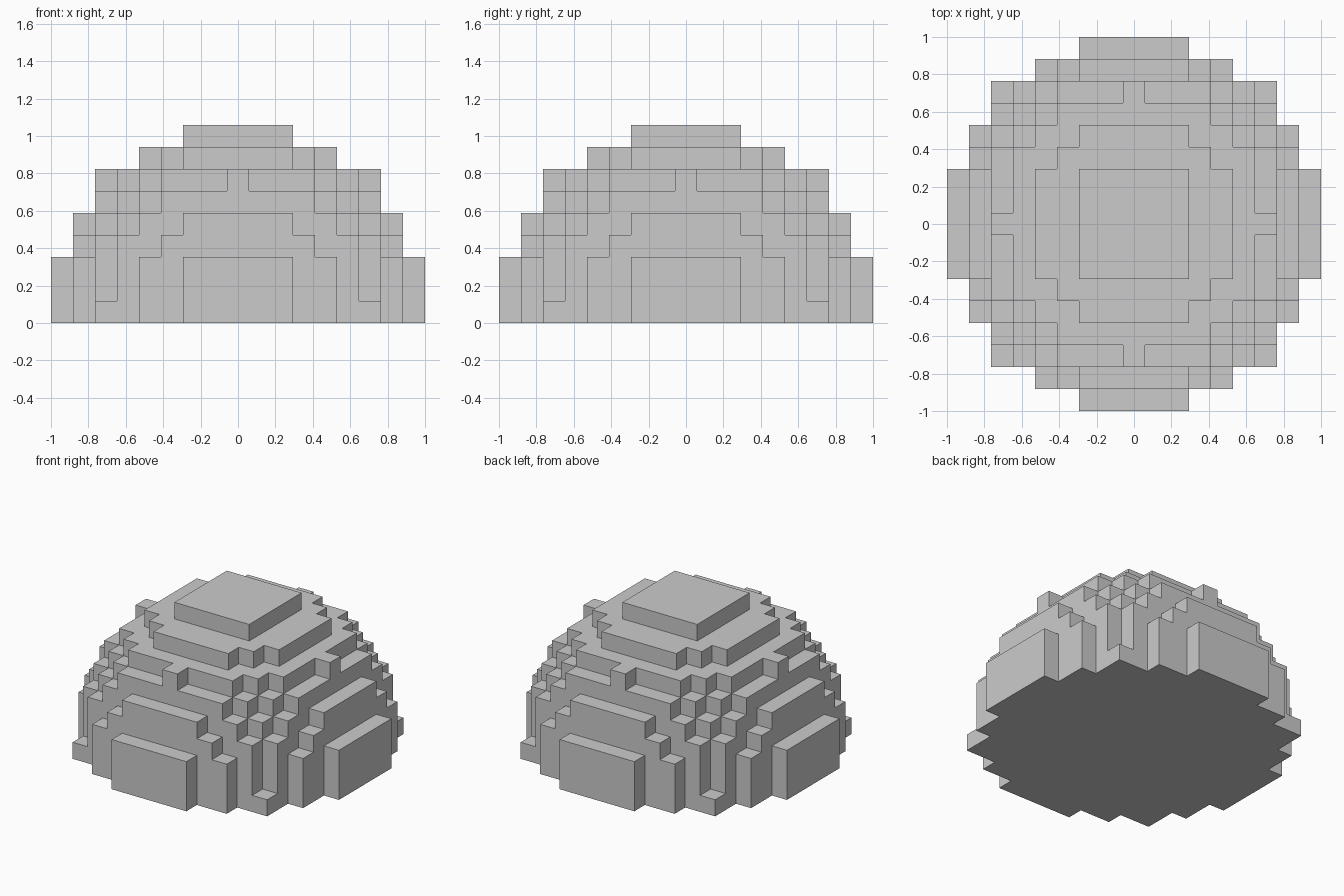
import bpy
import bmesh
from mathutils import Vector

if "Cube" in bpy.data.objects:
    bpy.data.objects.remove(bpy.data.objects["Cube"])

# Upper part of a 17-block-wide block sphere, resting on its middle layer
N = 17
S = 2.0 / N
R2 = (N / 2) ** 2
H = N // 2


def filled(i, j, k):
    return k >= 0 and i * i + j * j + k * k <= R2


# Outer block faces only: one quad wherever a solid block meets empty space
bm = bmesh.new()
corners = {}


def corner(p):
    key = tuple(round(2 * c) for c in p)
    if key not in corners:
        corners[key] = bm.verts.new((p + Vector((0, 0, 0.5))) * S)
    return corners[key]


for i in range(-H, H + 1):
    for j in range(-H, H + 1):
        for k in range(H + 1):
            if not filled(i, j, k):
                continue
            for axis in range(3):
                for sign in (-1, 1):
                    n = Vector((0, 0, 0))
                    n[axis] = sign
                    if filled(i + int(n.x), j + int(n.y), k + int(n.z)):
                        continue
                    u = Vector((0, 0, 0))
                    u[(axis + 1) % 3] = 0.5
                    v = n.cross(u)
                    c = Vector((i, j, k)) + n * 0.5
                    bm.faces.new([corner(c + a * u + b * v)
                                  for a, b in ((-1, -1), (1, -1), (1, 1), (-1, 1))])

mesh = bpy.data.meshes.new("block_dome")
bm.to_mesh(mesh)
bm.free()
dome = bpy.data.objects.new("block_dome", mesh)
bpy.context.collection.objects.link(dome)
